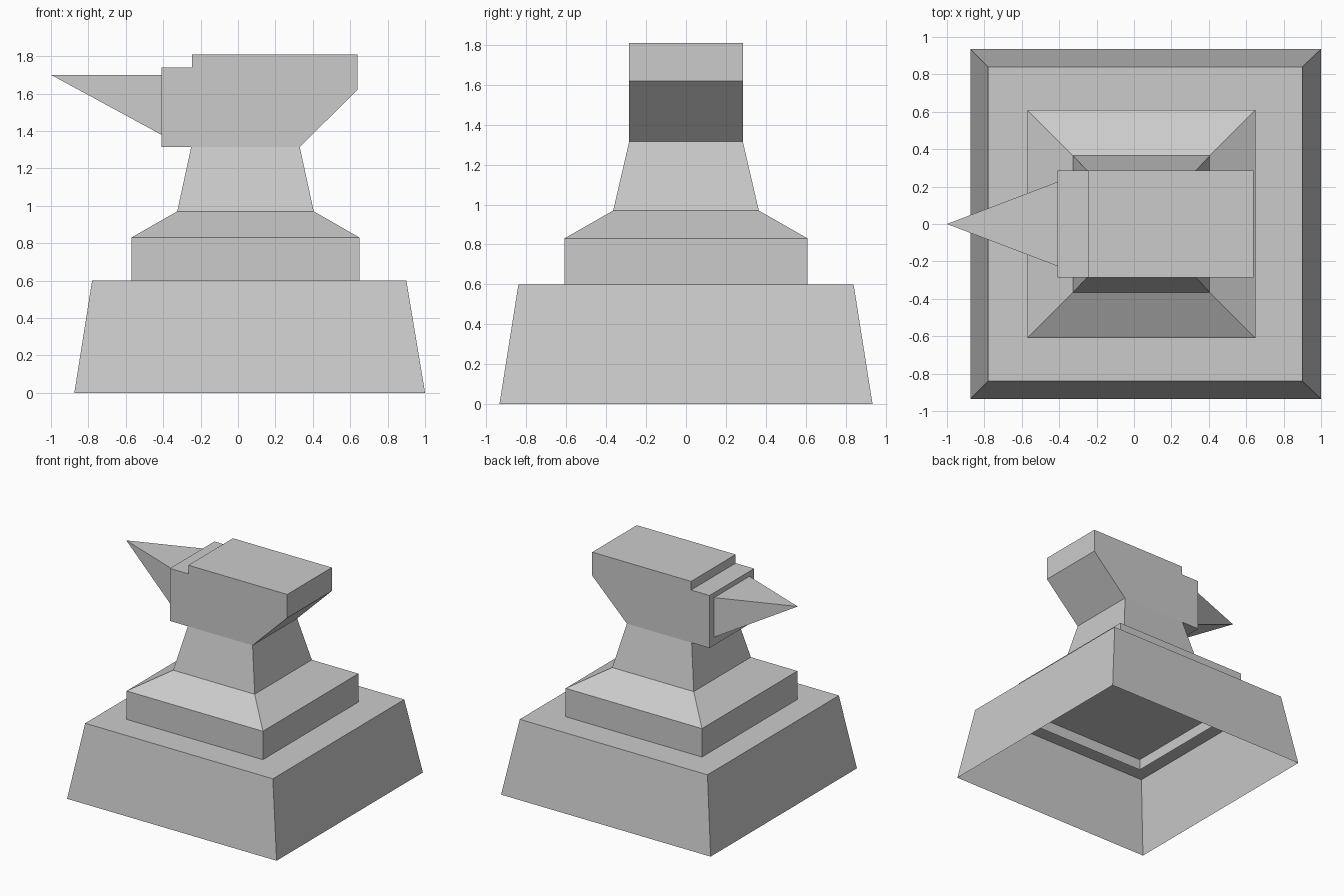
import bpy
import bmesh

# Remove the default cube
cube = bpy.data.objects.get("Cube")
if cube:
    bpy.data.objects.remove(cube)

# Single material
GREY = (0.6, 0.6, 0.6, 1.0)
iron = bpy.data.materials.new("iron_grey")
iron.use_nodes = True
iron.diffuse_color = GREY
shader = next(n for n in iron.node_tree.nodes if n.type == 'BSDF_PRINCIPLED')
shader.inputs["Base Color"].default_value = GREY


def finish(name, bm):
    mesh = bpy.data.meshes.new(name)
    bm.to_mesh(mesh)
    bm.free()
    mesh.materials.append(iron)
    obj = bpy.data.objects.new(name, mesh)
    bpy.context.collection.objects.link(obj)
    return obj


def tiers(name, rings, cap):
    """Stack rectangular rings (x0, x1, half depth, z); the bottom stays open."""
    bm = bmesh.new()
    previous = None
    for x0, x1, d, z in rings:
        corners = [(x0, -d, z), (x1, -d, z), (x1, d, z), (x0, d, z)]
        ring = [bm.verts.new(c) for c in corners]
        if previous:
            for i in range(4):
                j = (i + 1) % 4
                bm.faces.new((previous[i], previous[j], ring[j], ring[i]))
        previous = ring
    if cap:
        bm.faces.new(previous)
    return finish(name, bm)


# Hollow tapered base
tiers("base", [(-0.875, 1.0, 0.935, 0.0), (-0.78, 0.90, 0.84, 0.6)], cap=True)

# Stepped foot, sunk a little into the base, rising into the waist
tiers("foot_and_waist", [(-0.57, 0.65, 0.61, 0.51), (-0.57, 0.65, 0.61, 0.83),
                         (-0.325, 0.405, 0.365, 0.97), (-0.25, 0.33, 0.285, 1.315)], cap=False)

# Head: side profile extruded across the depth
profile = [(-0.41, 1.315), (0.33, 1.315), (0.64, 1.62), (0.64, 1.81),
           (-0.245, 1.81), (-0.245, 1.74), (-0.41, 1.74)]
bm = bmesh.new()
side = bm.faces.new([bm.verts.new((x, -0.285, z)) for x, z in profile])
extruded = bmesh.ops.extrude_face_region(bm, geom=[side], use_keep_orig=True)["geom"]
bmesh.ops.translate(bm, vec=(0, 0.57, 0),
                    verts=[v for v in extruded if isinstance(v, bmesh.types.BMVert)])
bmesh.ops.recalc_face_normals(bm, faces=bm.faces)
finish("head", bm)

# Horn: flat-topped pyramid coming to a point
bm = bmesh.new()
tip = bm.verts.new((-1.0, 0, 1.70))
root = [bm.verts.new((-0.41, y, z))
        for y, z in ((-0.225, 1.38), (0.225, 1.38), (0.225, 1.70), (-0.225, 1.70))]
for i in range(4):
    bm.faces.new((root[i], root[(i + 1) % 4], tip))
bmesh.ops.recalc_face_normals(bm, faces=bm.faces)
finish("horn", bm)
